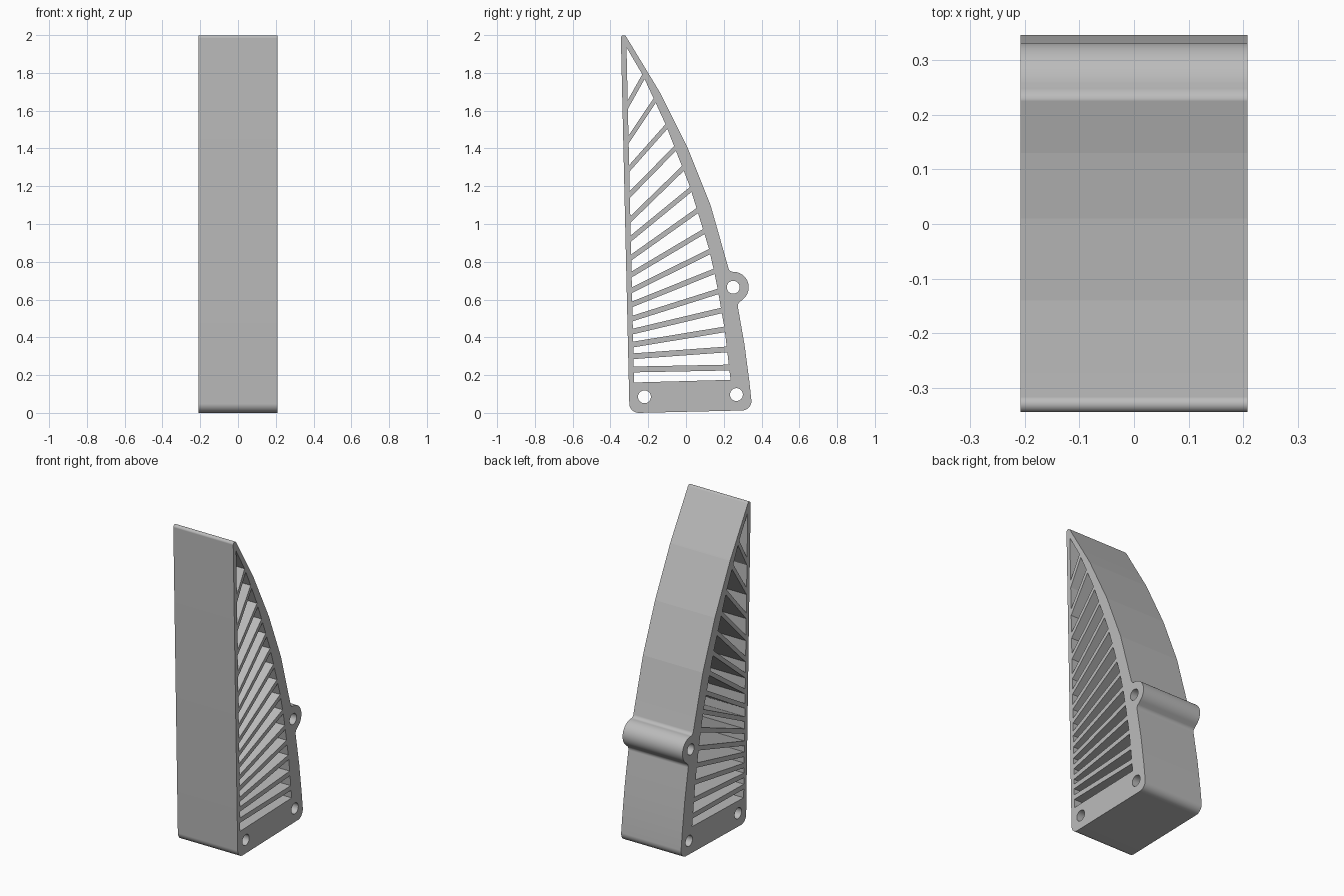
import bpy, bmesh, math
from mathutils import Vector

cube = bpy.data.objects.get("Cube")
if cube:
    bpy.data.objects.remove(cube, do_unlink=True)

HALF_WIDTH = 0.208
STEP = math.radians(3.75)


def arc(center, radius, start, end):
    """Finely stepped arc from one angle to another (radians)."""
    n = max(2, math.ceil(abs(end - start) / STEP - 1e-6))
    angles = [start + (end - start) * i / n for i in range(n + 1)]
    return [Vector((center[0] + radius * math.cos(a), center[1] + radius * math.sin(a)))
            for a in angles]


def fillet(before, corner, after, radius):
    """Round a corner between two neighbours."""
    c = Vector(corner)
    u, v = (Vector(before) - c).normalized(), (Vector(after) - c).normalized()
    half = math.acos(max(-1, min(1, u.dot(v)))) / 2
    center = c + (u + v).normalized() * radius / math.sin(half)
    p = c + u * radius / math.tan(half) - center
    q = c + v * radius / math.tan(half) - center
    start = math.atan2(p.y, p.x)
    turn = math.atan2(p.x * q.y - p.y * q.x, p.dot(q))
    return arc(center, radius, start, start + turn)


def along(path, z):
    """Depth of a polyline at height z."""
    for (y0, z0), (y1, z1) in zip(path, path[1:]):
        if z <= z1:
            break
    return y0 + (y1 - y0) * (z - z0) / (z1 - z0)


# Side profile: rounded corners, facetted rear and round lug
LUG = (0.25, 0.665)
lug_arc = arc(LUG, 0.082, math.radians(85), math.radians(-50))
corners = [(-0.299, -0.001, 0.05), (-0.346, 2.04, 0.015), (-0.14, 1.70, 0),
           (0.01, 1.40, 0), (0.13, 1.10, 0), (0.23, 0.748, 0.025)]
corners += [(p.x, p.y, 0) for p in lug_arc]
corners += [(0.272, 0.576, 0.03), (0.31, 0.36, 0), (0.335, 0.17, 0), (0.352, 0.014, 0.05)]
outline = []
for i, (y, z, r) in enumerate(corners):
    before, after = corners[i - 1][:2], corners[(i + 1) % len(corners)][:2]
    outline += fillet(before, (y, z), after, r) if r else [Vector((y, z))]
loops = [outline]

# Bolt holes
for center in (LUG, (-0.22, 0.085), (0.267, 0.097)):
    loops.append(arc(center, 0.034, 0, math.tau)[:-1])

# Windows between the fanned ribs
APEX = (-0.315, 1.935)
front_edge = [(-0.275, 0.16), APEX]
rear_edge = [(0.236, 0.175), (0.205, 0.44), (0.16, 0.70), (0.12, 0.875),
             (0.02, 1.2), (-0.113, 1.54), (-0.23, 1.79), APEX]
rib_front = [0.23, 0.30, 0.362, 0.431, 0.50, 0.575, 0.65, 0.733, 0.823,
             0.923, 1.024, 1.156, 1.294, 1.447, 1.632]
rib_rear = [0.24, 0.336, 0.442, 0.542, 0.643, 0.749, 0.854, 0.96, 1.071,
            1.183, 1.294, 1.40, 1.516, 1.653, 1.78]


def rib_side(z_front, z_rear, thickness, side):
    """Ends of the upper (+1) or lower (-1) side of a rib."""
    y_front = along(front_edge, z_front)
    slope = (z_rear - z_front) / (along(rear_edge, z_rear) - y_front)
    z0 = z_front + side * thickness / 2 * math.hypot(1, slope)
    low, high = 0.0, APEX[1]
    for _ in range(40):
        mid = (low + high) / 2
        if mid > z0 + slope * (along(rear_edge, mid) - y_front):
            high = mid
        else:
            low = mid
    return Vector((along(front_edge, z0), z0)), Vector((along(rear_edge, low), low))


floor = rib_side(0.161, 0.175, 0, 1)
for i, (zf, zr) in enumerate(zip(rib_front, rib_rear)):
    thickness = 0.031 - 0.0006 * i
    ceiling = rib_side(zf, zr, thickness, -1)
    loops.append([floor[0], floor[1], ceiling[1], ceiling[0]])
    floor = rib_side(zf, zr, thickness, 1)
loops.append([floor[0], floor[1], Vector(APEX)])

# Fill the profile and extrude it across the width
bm = bmesh.new()
for loop in loops:
    verts = [bm.verts.new((-HALF_WIDTH, p.x, p.y)) for p in loop]
    for a, b in zip(verts, verts[1:] + verts[:1]):
        bm.edges.new((a, b))
bmesh.ops.triangle_fill(bm, use_beauty=True, edges=bm.edges[:], normal=(1, 0, 0))
extruded = bmesh.ops.extrude_face_region(bm, geom=bm.faces[:], use_keep_orig=True)
top_verts = [g for g in extruded["geom"] if isinstance(g, bmesh.types.BMVert)]
bmesh.ops.translate(bm, vec=(2 * HALF_WIDTH, 0, 0), verts=top_verts)
bmesh.ops.recalc_face_normals(bm, faces=bm.faces[:])
mesh = bpy.data.meshes.new("ribbed_bracket")
bm.to_mesh(mesh)
bm.free()

# Single grey finish
grey = bpy.data.materials.new("light_grey")
grey.use_nodes = True
colour = (0.5, 0.5, 0.5, 1)
grey.diffuse_color = colour
grey.node_tree.nodes["Principled BSDF"].inputs["Base Color"].default_value = colour
mesh.materials.append(grey)

bracket = bpy.data.objects.new("ribbed_bracket", mesh)
bpy.context.collection.objects.link(bracket)
bpy.ops.object.select_all(action="DESELECT")
bracket.select_set(True)
bpy.context.view_layer.objects.active = bracket
bpy.ops.object.shade_smooth_by_angle(angle=math.radians(4.2))
